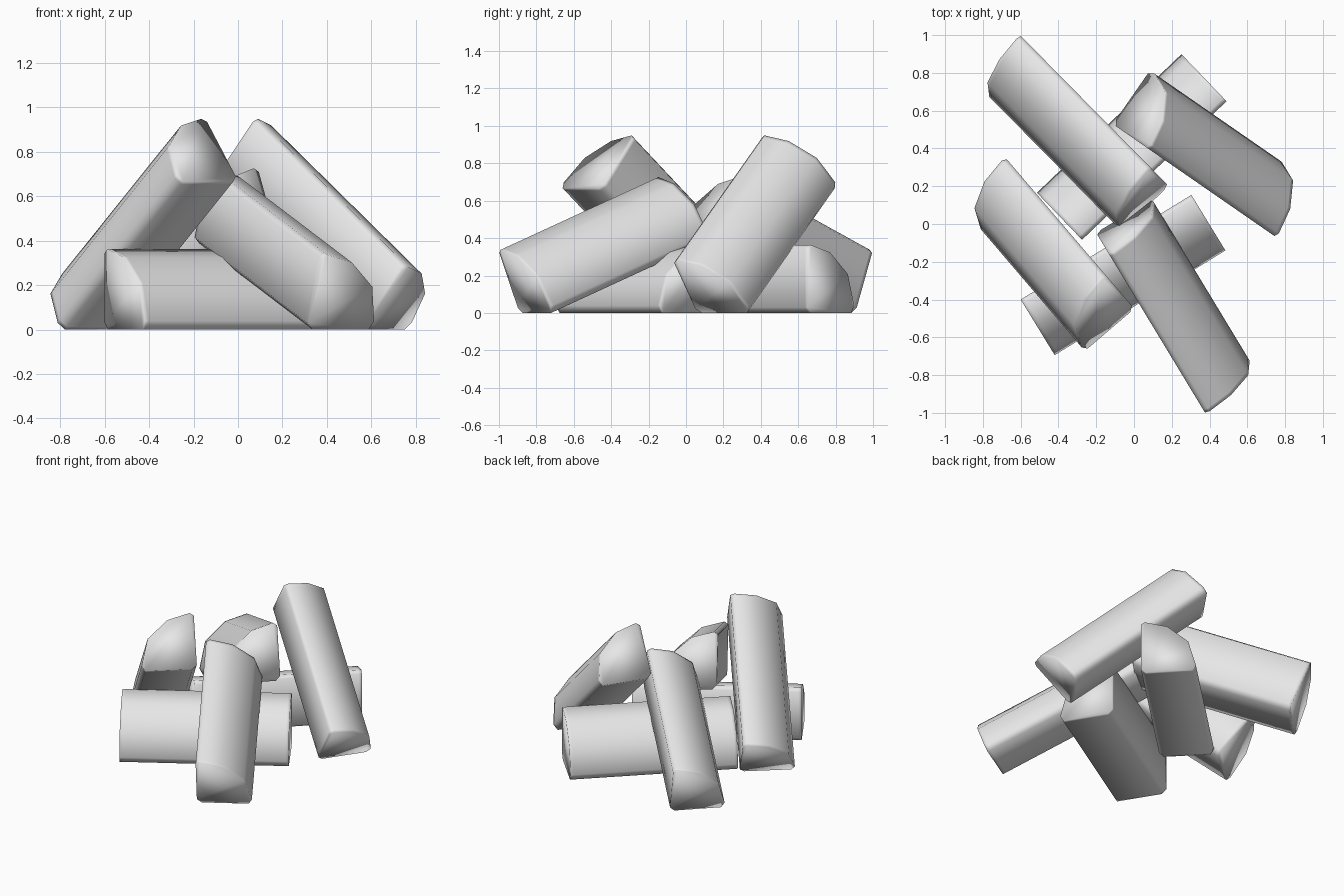
import bpy
import bmesh
from math import radians, sin, cos
from mathutils import Matrix, Vector

cube = bpy.data.objects.get("Cube")
if cube:
    bpy.data.objects.remove(cube)

# One plain colour for all the wood
wood = bpy.data.materials.new("light grey wood")
wood.use_nodes = True
wood.diffuse_color = (0.8, 0.8, 0.8, 1)
wood.node_tree.nodes["Principled BSDF"].inputs["Base Color"].default_value = (0.8, 0.8, 0.8, 1)

LENGTH = 1.06
RIM = 0.02
# Quarter-split section: two flat sides, a bark arc and clipped corners
PROFILE = [(0.03, 0), (0, 0.03), (0, 0.345), (0.025, 0.363),
           (0.166, 0.324), (0.298, 0.208), (0.345, 0.04), (0.325, 0)]


def split_log(name, foot, yaw, tilt):
    """Log whose square corner starts at foot, heading outward by yaw, sloping down by tilt."""
    yaw, tilt = radians(yaw), radians(tilt)
    heading = Vector((cos(yaw), sin(yaw), 0))
    side = Vector((-sin(yaw), cos(yaw), 0))
    up = heading * sin(tilt) + Vector((0, 0, cos(tilt)))
    axis = side.cross(up)

    # Rings close to each end hold the long faces crisp under smooth shading
    bm = bmesh.new()
    rings = [[bm.verts.new((x, y, -d)) for x, y in PROFILE]
             for d in (0, RIM, LENGTH - RIM, LENGTH)]
    count = len(PROFILE)
    for a, b in zip(rings, rings[1:]):
        for i in range(count):
            j = (i + 1) % count
            bm.faces.new((a[i], a[j], b[j], b[i]))
    bm.faces.new(rings[0])
    bm.faces.new(rings[-1])
    bmesh.ops.recalc_face_normals(bm, faces=bm.faces)
    for face in bm.faces:
        face.smooth = True

    mesh = bpy.data.meshes.new(name)
    bm.to_mesh(mesh)
    bm.free()
    mesh.materials.append(wood)
    log = bpy.data.objects.new(name, mesh)
    frame = Matrix((side, up, axis)).transposed().to_4x4()
    log.matrix_world = Matrix.Translation((*foot, 0)) @ frame
    bpy.context.collection.objects.link(log)


# Two logs lying on the ground
split_log("front_ground_log", (-0.60, -0.40), -148.5, 0)
split_log("back_ground_log", (0.49, 0.65), 43.8, 0)

# Two shallow leaning logs
split_log("front_low_leaning_log", (0.31, -0.89), -58.8, 21.5)
split_log("back_low_leaning_log", (-0.51, 0.905), 134.6, 21.5)

# Two steep leaning logs
split_log("left_steep_log", (0.565, 0.06), -34.7, 39)
split_log("right_steep_log", (-0.533, 0.178), 130.5, 39)
